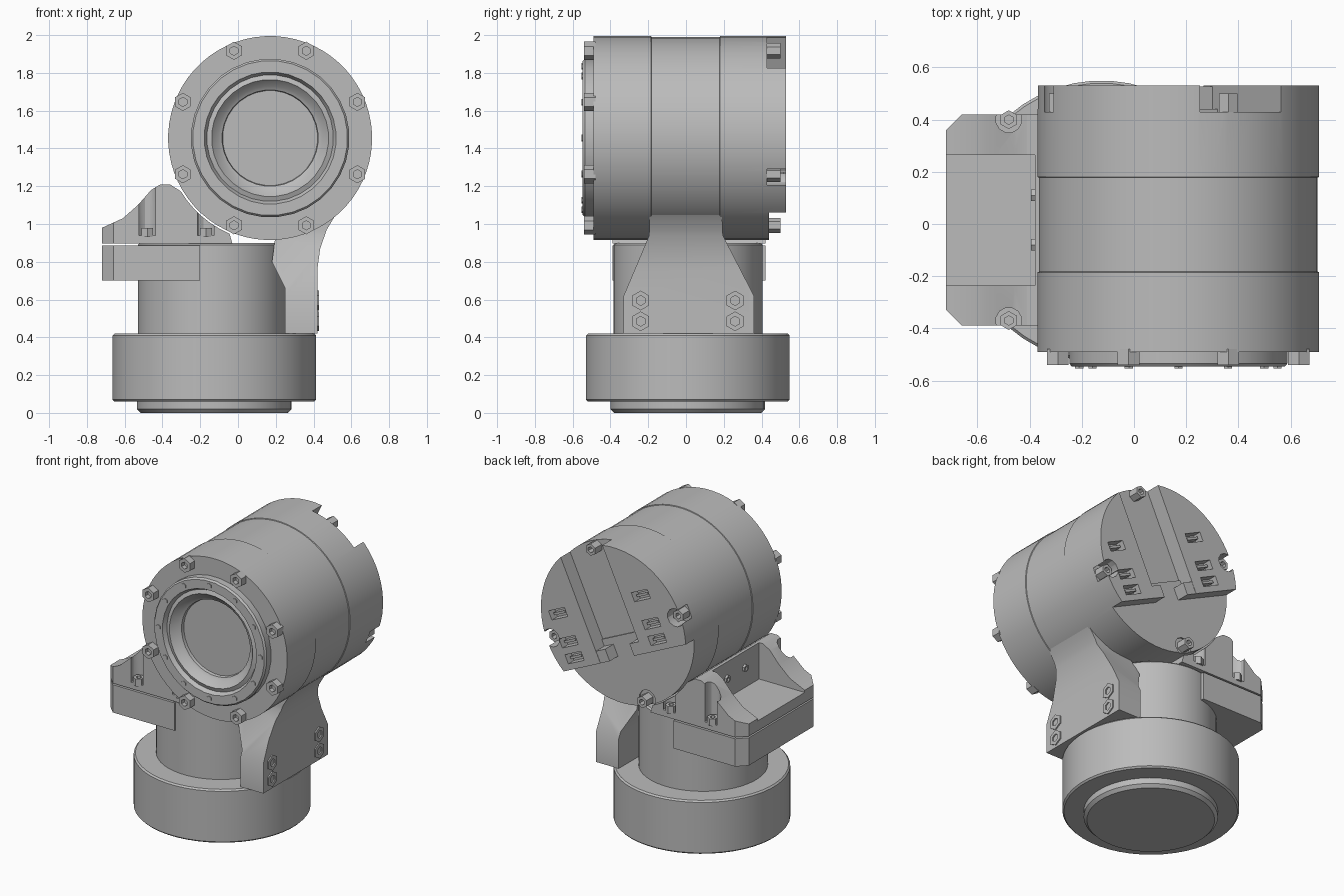
import bpy, bmesh
from math import sin, cos, pi, radians

if "Cube" in bpy.data.objects:
    bpy.data.objects.remove(bpy.data.objects["Cube"])

grey = bpy.data.materials.new("machined_grey")
grey.use_nodes = True
GREY = (0.5, 0.5, 0.5, 1)
grey.diffuse_color = GREY
grey.node_tree.nodes["Principled BSDF"].inputs["Base Color"].default_value = GREY


def place(axis, a, b, h):
    return {"x": (h, a, b), "y": (a, h, b), "z": (a, b, h)}[axis]


def finish(name, bm):
    bmesh.ops.recalc_face_normals(bm, faces=bm.faces)
    mesh = bpy.data.meshes.new(name)
    bm.to_mesh(mesh)
    bm.free()
    mesh.materials.append(grey)
    ob = bpy.data.objects.new(name, mesh)
    bpy.context.scene.collection.objects.link(ob)
    return ob


def skin(name, loops):
    """Join equal loops of points into a capped solid."""
    bm = bmesh.new()
    rings = [[bm.verts.new(p) for p in loop] for loop in loops]
    n = len(rings[0])
    for lo, hi in zip(rings, rings[1:]):
        for i in range(n):
            j = (i + 1) % n
            bm.faces.new((lo[i], lo[j], hi[j], hi[i]))
    bm.faces.new(rings[0])
    bm.faces.new(rings[-1])
    return finish(name, bm)


def prism(name, pts, axis, h0, h1):
    return skin(name, [[place(axis, a, b, h) for a, b in pts] for h in (h0, h1)])


def lathe(name, profile, axis, ca, cb, sides=48):
    """Turn a (radius, height) profile about an axis line."""
    turns = [2 * pi * (i + 0.5) / sides for i in range(sides)]
    return skin(name, [[place(axis, ca + r * cos(t), cb + r * sin(t), h) for t in turns]
                       for r, h in profile])


def rect(a0, a1, b0, b1):
    return [(a0, b0), (a1, b0), (a1, b1), (a0, b1)]


def boolean(ob, cutter, op="DIFFERENCE"):
    mod = ob.modifiers.new("cut", "BOOLEAN")
    mod.operation, mod.object, mod.solver = op, cutter, "EXACT"
    deps = bpy.context.evaluated_depsgraph_get()
    mesh = bpy.data.meshes.new_from_object(ob.evaluated_get(deps))
    ob.modifiers.clear()
    ob.data = mesh
    bpy.data.objects.remove(cutter)


def bolt(name, axis, ca, cb, h0, h1, r=0.048):
    """Hex head with a socket."""
    mid = (h0 + h1) / 2
    return lathe(name, [(r, h0), (r, h1), (r * 0.5, h1), (r * 0.5, mid)], axis, ca, cb, 6)


# Base, foot and neck
BX, BY = -0.125, 0.01
lathe("foot", [(0.39, 0), (0.41, 0.02), (0.41, 0.08)], "z", BX, BY)
lathe("base_drum", [(0.53, 0.06), (0.54, 0.07), (0.54, 0.41), (0.53, 0.42)], "z", BX, BY)
lathe("neck", [(0.395, 0.4), (0.395, 0.89), (0.385, 0.9)], "z", BX - 0.01, BY)

# Head housing with lens recess and seam steps
HX, HZ, R = 0.17, 1.455, 0.54
head = lathe("head_housing", [(0.3, -0.38), (0.3, -0.49), (R, -0.49), (R, -0.185),
                              (R - 0.005, -0.183), (R - 0.005, 0.178), (R, 0.18), (R, 0.53)],
             "y", HX, HZ, 64)

# Tilted layout on the back of the head
TILT = radians(25)


def back_point(v, u):
    return HX + v * cos(TILT) + u * sin(TILT), HZ - v * sin(TILT) + u * cos(TILT)


def back_box(name, v0, v1, u0, u1, y0, y1):
    return prism(name, [back_point(v, u) for v, u in rect(v0, v1, u0, u1)], "y", y0, y1)


boolean(head, back_box("cutter", -0.8, 0.8, -0.8, -0.2, 0.44, 0.7))
boolean(head, back_box("cutter", -0.15, 0.2, -0.3, 0.8, 0.44, 0.7))
boolean(head, back_box("cutter", -0.15, 0.2, -0.075, 0.8, 0.43, 0.7))
for side in (-1, 1):
    v = 0.04 + side * 0.34
    for u in (0.16, -0.025, -0.13):
        boolean(head, back_box("cutter", v - 0.065, v + 0.065, u - 0.03, u + 0.03, 0.47, 0.7))
        back_box("port_tongue", v - 0.045, v + 0.045, u - 0.008, u + 0.008, 0.46, 0.515)
    ear = 0.025 + side * 0.15
    back_box("bracket_ear", ear - 0.05, ear + 0.05, -0.2, -0.12, 0.43, 0.528)

# Head bolts: eight in front, four pocketed behind
for i in range(8):
    t = radians(22.5 + 45 * i)
    x, z = HX + 0.5 * cos(t), HZ + 0.5 * sin(t)
    bolt("front_bolt", "y", x, z, -0.48, -0.54)
    if i % 2:
        t += radians(0)
        boolean(head, lathe("cutter", [(0.06, 0.43), (0.06, 0.7)], "y", x, z, 12))
        bolt("back_bolt", "y", x, z, 0.42, 0.5, 0.04)

# Lens bezel, lens and small ring screws
lathe("lens_bezel", [(0.42, -0.4), (0.42, -0.535), (0.41, -0.547), (0.35, -0.547), (0.335, -0.52),
                     (0.31, -0.53), (0.275, -0.49), (0.255, -0.48), (0.25, -0.45)], "y", HX, HZ, 32)
lathe("lens", [(0.252, -0.42), (0.252, -0.46)], "y", HX, HZ, 32)
for i in range(12):
    t = radians(30 * i)
    lathe("ring_screw", [(0.018, -0.53), (0.018, -0.553)], "y",
          HX + 0.38 * cos(t), HZ + 0.38 * sin(t), 6)

# Side arm: outline in front, tapered from the side
arm = prism("side_arm", [(0.25, 0.42), (0.42, 0.42), (0.42, 0.76), (0.435, 0.87), (0.47, 0.97),
                         (0.53, 1.07), (0.6, 1.14), (0.3, 1.2), (0.2, 0.95), (0.18, 0.8),
                         (0.25, 0.66)], "y", -0.5, 0.5)
taper = prism("taper", [(-0.33, 0.3), (0.36, 0.3), (0.36, 0.62), (0.195, 0.94), (0.18, 1.3),
                        (-0.185, 1.3), (-0.195, 0.94), (-0.33, 0.62)], "x", 0, 1)
boolean(arm, taper, "INTERSECT")
for y in (-0.24, 0.26):
    for z in (0.485, 0.595):
        bolt("arm_bolt", "x", y, z, 0.38, 0.428, 0.052)

# Lower shelf on the right of the neck
plan = [(-0.72, -0.33), (-0.66, -0.39), (-0.02, -0.39), (-0.02, 0.42), (-0.66, 0.42), (-0.72, 0.36)]
shelf_plan = [(-0.2 if x > -0.1 else x, y) for x, y in plan]
prism("shelf", shelf_plan, "z", 0.7, 0.887)

# Saddle cradle with a pocket facing out
arc = [(HX + 0.55 * cos(radians(a)), HZ + 0.55 * sin(radians(a))) for a in range(211, 250, 6)]
cradle = prism("cradle", [(-0.72, 0.897), (-0.72, 0.98), (-0.61, 1.03), (-0.53, 1.1),
                          (-0.46, 1.18), (-0.41, 1.21), (-0.36, 1.21)] + arc + [(-0.03, 0.897)],
               "y", -0.6, 0.6)
boolean(cradle, prism("cutter", plan, "z", 0.8, 1.4), "INTERSECT")
boolean(cradle, prism("cutter", rect(-0.8, -0.38, -0.235, 0.265), "z", 0.965, 1.4))
for x in (-0.48, -0.17):
    for y in (-0.37, 0.4):
        boolean(cradle, lathe("cutter", [(0.05, 0.94), (0.05, 1.4)], "z", x, y, 12))
        bolt("cradle_bolt", "z", x, y, 0.93, 0.98, 0.036)
for y in (-0.08, 0.11):
    bolt("cradle_wall_bolt", "x", y, 1.1, -0.36, -0.395, 0.025)

# Smooth curved surfaces, keep edges crisp
bpy.ops.object.select_all(action="DESELECT")
for ob in bpy.context.scene.objects:
    if ob.type == "MESH" and ob.data.materials and ob.data.materials[0] == grey:
        ob.select_set(True)
        bpy.context.view_layer.objects.active = ob
bpy.ops.object.shade_smooth_by_angle(angle=radians(30))
